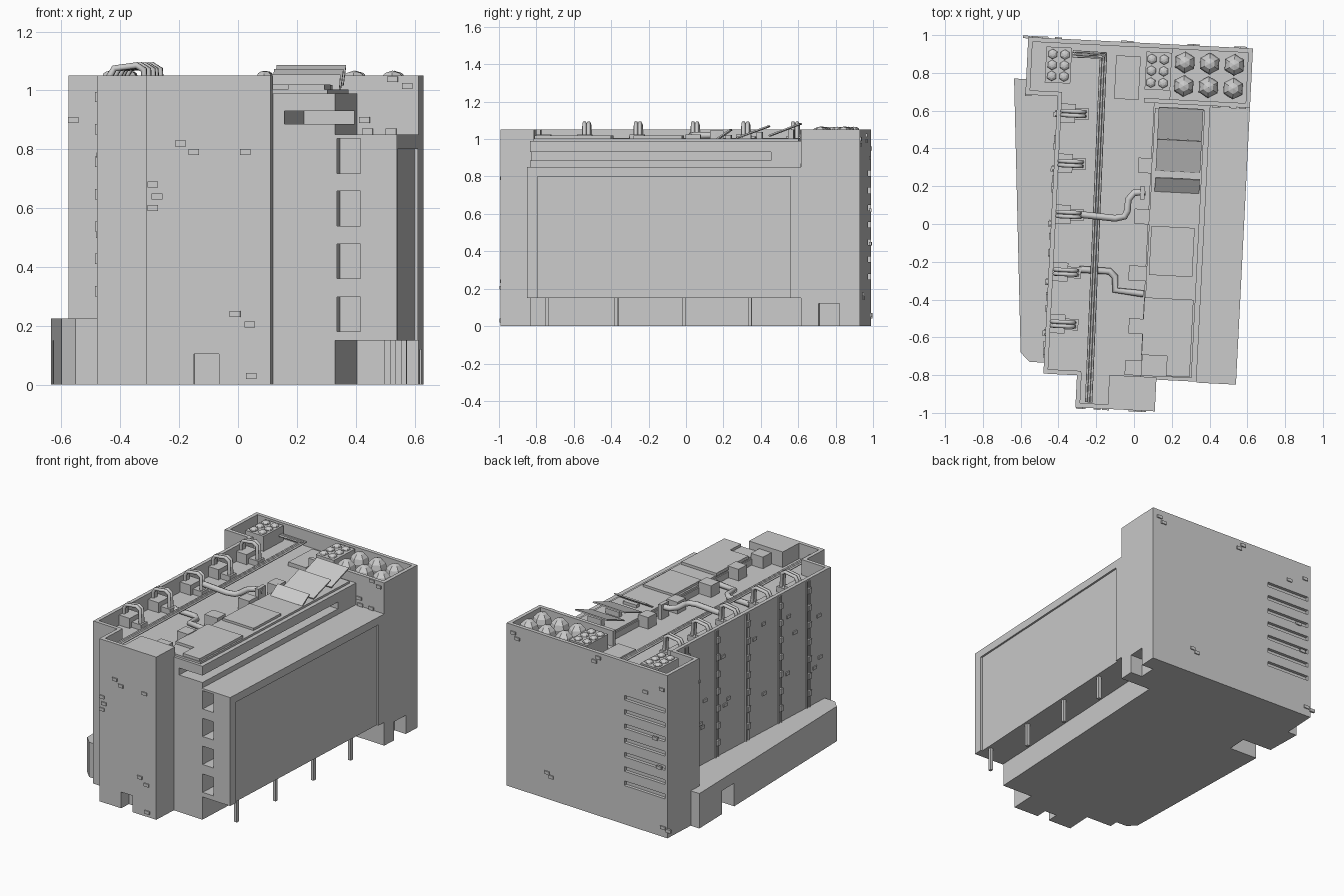
import bpy, bmesh, math, random
from mathutils import Matrix, Vector

if "Cube" in bpy.data.objects:
    bpy.data.objects.remove(bpy.data.objects["Cube"])

random.seed(4)
ANG = math.radians(2.9)                      # whole building is turned slightly clockwise
TURN = Matrix.Rotation(-ANG, 4, 'Z')


def make(name, bm):
    bmesh.ops.recalc_face_normals(bm, faces=bm.faces)
    me = bpy.data.meshes.new(name)
    bm.to_mesh(me)
    bm.free()
    ob = bpy.data.objects.new(name, me)
    bpy.context.collection.objects.link(ob)
    return ob


def boxes(name, items):
    """One object out of (x0, x1, y0, y1, z0, z1) boxes."""
    bm = bmesh.new()
    for x0, x1, y0, y1, z0, z1 in items:
        m = Matrix.Translation(((x0 + x1) / 2, (y0 + y1) / 2, (z0 + z1) / 2)) @ \
            Matrix.Diagonal((x1 - x0, y1 - y0, z1 - z0, 1))
        bmesh.ops.create_cube(bm, size=1, matrix=m)
    return make(name, bm)


def prism(name, pts, z0, z1):
    bm = bmesh.new()
    f = bm.faces.new([bm.verts.new((x, y, z0)) for x, y in pts])
    r = bmesh.ops.extrude_face_region(bm, geom=[f])
    bmesh.ops.translate(bm, vec=(0, 0, z1 - z0),
                        verts=[v for v in r['geom'] if isinstance(v, bmesh.types.BMVert)])
    return make(name, bm)


def cut(ob, items):
    for it in items:
        c = boxes("cutter", [it])
        c.hide_render = True
        mod = ob.modifiers.new("cut", 'BOOLEAN')
        mod.operation, mod.solver, mod.object = 'DIFFERENCE', 'EXACT', c
        bpy.context.view_layer.objects.active = ob
        bpy.ops.object.modifier_apply(modifier=mod.name)
        bpy.data.objects.remove(c)


def tube(name, pts, r, res=2):
    cu = bpy.data.curves.new(name, 'CURVE')
    cu.dimensions, cu.bevel_depth, cu.bevel_resolution = '3D', r, res
    cu.use_fill_caps = True
    sp = cu.splines.new('POLY')
    sp.points.add(len(pts) - 1)
    for p, co in zip(sp.points, pts):
        p.co = (*co, 1)
    ob = bpy.data.objects.new(name, cu)
    bpy.context.collection.objects.link(ob)


def domes(name, xs, ys, z, r, h):
    bm = bmesh.new()
    for x in xs:
        for y in ys:
            bmesh.ops.create_uvsphere(bm, u_segments=6, v_segments=6, radius=1,
                                      matrix=Matrix.Translation((x, y, z)) @ Matrix.Diagonal((r, r, h, 1)))
    make(name, bm)


def loc(x, y):
    """Grid position to building position."""
    v = TURN.inverted() @ Vector((x, y, 0))
    return v.x, v.y


FLOOR, TOP = 0.95, 1.05

# main body: back block, hall and front stub in one outline
body = prism("main_body", [(-.609, .96), (.582, .96), (.582, .645), (.372, .645), (.372, -.817),
                           (.16, -.817), (.16, -.985), (-.261, -.985), (-.261, -.815),
                           (-.439, -.815), (-.439, .655), (-.609, .655)], 0, FLOOR)
cuts = [(.2, .5, -.9, .475, .885, .93),               # strip window round the corner
        (-.1, -.015, -1.1, -.91, -.1, .105),          # front doorway
        (.5, .7, .74, .85, -.1, .12)]                 # side doorway
cuts += [(-.59, -.29, .94, 1.1, .25 + i * .092, .28 + i * .092) for i in range(7)]  # back vents
cut(body, cuts)

# parapet walls round the sunken roof
T = .024
boxes("parapets", [
    (-.609, .582, .96 - T, .96, FLOOR, TOP), (-.609, -.609 + T, .655, .96, FLOOR, TOP),
    (.582 - T, .582, .645, .96, FLOOR, TOP), (-.609, -.415, .655, .655 + T, FLOOR, TOP),
    (.02, .582, .645, .645 + T, FLOOR, TOP), (-.439, -.439 + T, -.815, .67, FLOOR, TOP),
    (-.439, -.24, -.815, -.815 + T, FLOOR, TOP), (-.261, -.261 + T, -.985, -.8, FLOOR, TOP),
    (-.261, -.08, -.985, -.985 + T, FLOOR, TOP)])
boxes("stub_block", [(-.09, .16, -.985, -.805, FLOOR, TOP)])

# overhanging right wing with side panel recess and window slots
wing = boxes("right_wing", [(.372, .582, -.822, .645, .15, .85)])
cut(wing, [(.57, .7, -.765, .59, 0, .80)] +
    [(.378, .458, -1, -.62, z, z + .118) for z in (.18, .36, .54, .718)])
boxes("wing_pillars", [(.535, .555, y - .01, y + .01, 0, .16) for y in (-.715, -.345, .018, .37)])

# tapering ledge on the left with a gap under it
ledge = prism("left_ledge", [(-.673, .737), (-.565, -.71), (-.515, -.757), (-.42, -.757),
                             (-.42, .7), (-.58, .7), (-.58, .737)], 0, .225)
cut(ledge, [(-.8, -.45, .37, .5, -.1, .15)])

# ribs on the left wall with their clips
ribs, clips = [], []
for y in (.56, .27, -.02, -.33, -.6):
    ribs += [(-.447, -.43, y - .012, y - .004, .2, 1.04), (-.447, -.43, y + .012, y + .02, .2, 1.04)]
    for i in range(7):
        clips.append((-.455, -.43, y - .016, y + .012, .3 + i * .11, .335 + i * .11))
    for i in range(3):
        yy, z = y + random.uniform(-.2, -.06), random.uniform(.4, .95)
        clips.append((-.446, -.43, max(yy, -.8), max(yy, -.8) + .035, z, z + .02))
boxes("wall_ribs", ribs)
boxes("wall_clips", clips)

# raised roof platform over the right side
boxes("roof_platform", [(.073, .372, -.817, .645, FLOOR, .99), (.08, .345, -.8, .62, .99, 1.003)])
boxes("flat_panel", [(.092, .322, -.265, -.005, 1, 1.018)])
prism("notched_panel", [(.075, -.385), (.335, -.385), (.335, -.795), (.21, -.795),
                        (.21, -.69), (.075, -.69)], 1, 1.02)
for n, (y, z, ln, deg) in enumerate([(.542, 1.05, .178, 21), (.372, 1.038, .178, 20), (.216, 1.025, .088, 35)]):
    p = boxes(f"tilted_panel_{n}", [(-.118, .118, -ln / 2, ln / 2, -.004, .004)])
    p.data.transform(Matrix.Translation((.218, y, z)) @ Matrix.Rotation(math.radians(deg), 4, 'X'))
boxes("panel_supports", [(.17, .27, y, y + .03, 1, z) for y, z in ((.56, 1.05), (.39, 1.037), (.225, 1.022))])

# fan boxes and domes on the back block
boxes("fan_boxes", [(-.51, -.375, .725, .915, FLOOR, 1.048), (.02, .155, .715, .915, FLOOR, 1.048),
                    (.155, .56, .66, .94, FLOOR, .975)])
domes("left_fans", (-.475, -.41), (.877, .819, .761), 1.05, .027, .016)
domes("middle_fans", (.051, .116), (.877, .815, .752), 1.05, .027, .016)
domes("big_domes", (.226, .357, .488), (.868, .743), 1.005, .058, .062)

# roof hatch, equipment boxes beside the platform
hx, hy = loc(-.035, .775)
boxes("roof_hatch", [(hx - .065, hx + .065, hy - .115, hy + .115, FLOOR, .975)])
gear = []
for p in ((.05, .31), (.03, .04), (0, -.26), (0, -.54), (-.02, -.76)):
    x, y = loc(*p)
    gear.append((x - .028, .08, y - .04, y + .04, FLOOR, 1.025))
boxes("equipment_boxes", gear)

# bundle of cables along the roof
for i in range(3):
    o = i * .013
    tube(f"cable_{i}", [(-.37, .87 + o, 1), (-.22 + o, .87 + o, 1), (-.22 + o, .85, 1), (-.205 + o, -.955, 1)], .0065, 1)

# hooked pipes with brackets at the left parapet
brackets = []
for n, (X, Y) in enumerate([(-.32, .585), (-.335, .32), (-.345, .05), (-.36, -.255), (-.375, -.53)]):
    x, y = loc(X, Y)
    for k, o in enumerate((-.011, .011)):
        tube(f"hook_pipe_{n}_{k}", [(x - .06, y + o, .96), (x - .06, y + o, 1.05), (x - .045, y + o, 1.075),
                                    (x + .03, y + o, 1.085), (x + .055, y + o, 1.07), (x + .06, y + o, .96)], .011)
    brackets += [(-.42, x + .01, y - .05, y + .05, FLOOR, 1.015), (x + .01, x + .08, y - .03, y + .03, FLOOR, .985)]
boxes("pipe_brackets", brackets)

# bent ducts running to the platform
D1 = [(-.28, .05), (-.1, .03), (-.05, .04), (-.035, .07), (-.03, .13), (0, .165), (.06, .17)]
D2 = [(-.29, -.24), (-.13, -.25), (-.1, -.28), (-.1, -.35), (.05, -.37)]
tube("upper_duct", [(*loc(*p), 1.02) for p in D1], .018)
tube("lower_duct", [(*loc(*p), .968) for p in D2], .018)
x, y = loc(.045, .165)
boxes("duct_collar", [(x - .012, x + .012, y - .035, y + .035, FLOOR, 1.045)])

# small bricks scattered over the faces
bricks = []


def brick_y(X, z, face, d):
    x = (X - face * math.sin(ANG)) / math.cos(ANG)
    bricks.append((x - .018, x + .018, face - .007, face + .007, z - .01, z + .01))


for X, z in ((-.195, .82), (-.15, .79), (.025, .79), (-.29, .68), (-.275, .64), (-.29, .6),
             (-.01, .24), (.04, .205), (.045, .03)):
    brick_y(X, z, -.985, -1)
brick_y(-.56, .9, .655, -1)
for X, z in ((.525, 1.038), (.575, 1.015), (.43, .9), (.44, .86), (.52, .86)):
    brick_y(X, z, .645, -1)
for X, z in ((.58, 1.0), (.55, .97), (-.05, 1.02), (-.02, .99), (-.4, .9), (-.47, .62), (-.5, .44),
             (.33, .17), (.3, .15), (-.53, .06), (-.57, .05), (-.52, .95)):
    brick_y(X, z, .96, 1)
boxes("surface_bricks", bricks)

# turn everything into its final heading
for ob in bpy.data.objects:
    ob.data.transform(TURN)
